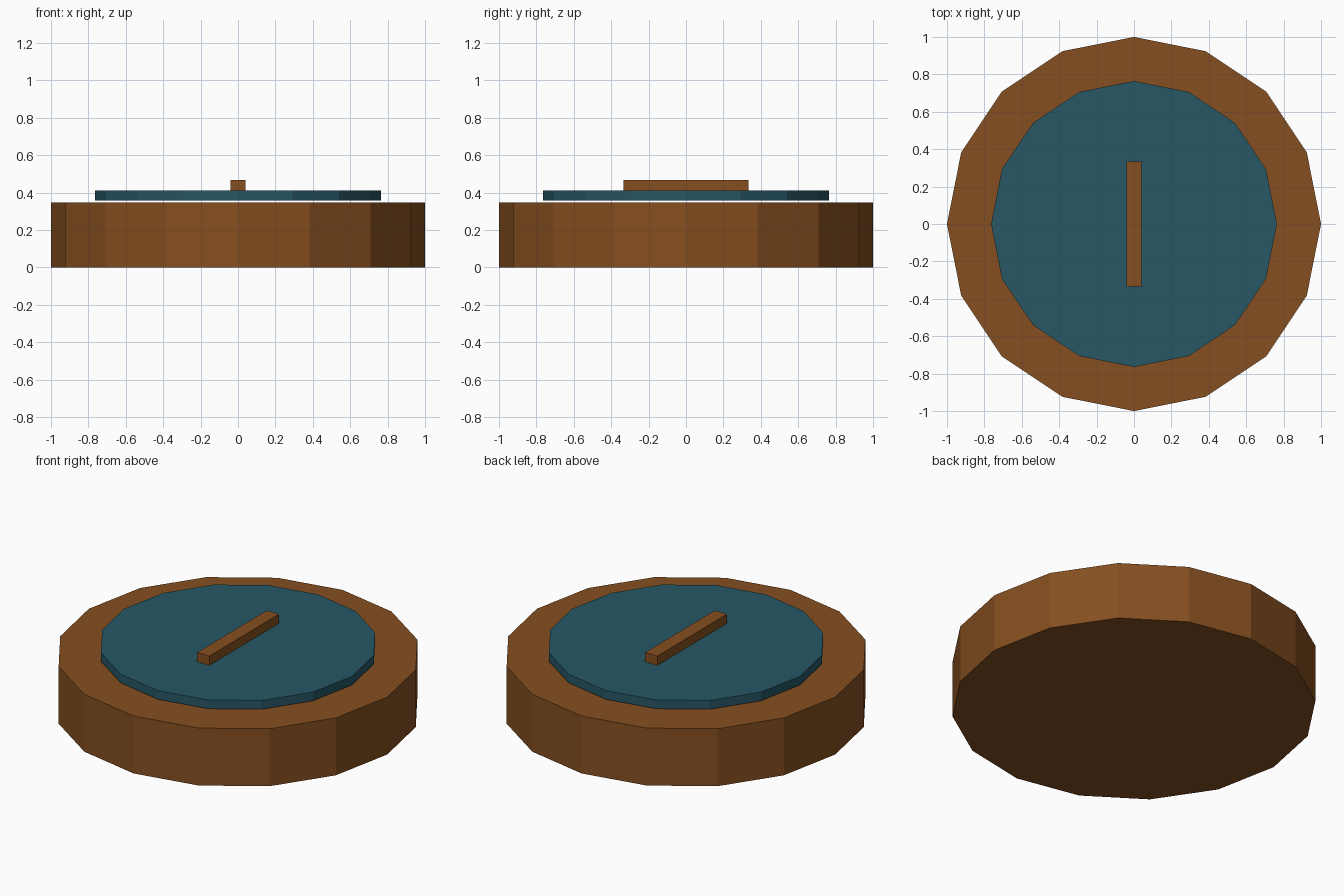
import bpy

if "Cube" in bpy.data.objects:
    bpy.data.objects.remove(bpy.data.objects["Cube"])


def material(name, color):
    mat = bpy.data.materials.new(name)
    mat.diffuse_color = (*color, 1.0)
    mat.use_nodes = True
    mat.node_tree.nodes["Principled BSDF"].inputs["Base Color"].default_value = mat.diffuse_color
    return mat


def finish(name, mat):
    obj = bpy.context.object
    obj.name = name
    obj.data.name = name
    obj.data.materials.append(mat)
    return obj


def disc(name, radius, z0, z1, mat):
    bpy.ops.mesh.primitive_cylinder_add(
        vertices=16, radius=radius, depth=z1 - z0, location=(0, 0, (z0 + z1) / 2))
    return finish(name, mat)


def bar(name, width, length, z0, z1, mat):
    bpy.ops.mesh.primitive_cube_add(size=1, location=(0, 0, (z0 + z1) / 2))
    obj = finish(name, mat)
    obj.scale = (width, length, z1 - z0)
    bpy.ops.object.transform_apply(location=False, rotation=False, scale=True)
    return obj


brown = material("brown", (0.235, 0.078, 0.014))
teal = material("teal", (0.020, 0.095, 0.130))

# Thick round body
disc("base", 1.0, 0.0, 0.348, brown)

# Thin plate hovering just above the body
disc("top_plate", 0.764, 0.358, 0.411, teal)

# Raised strip across the middle of the plate
bar("raised_bar", 0.082, 0.667, 0.411, 0.467, brown)
